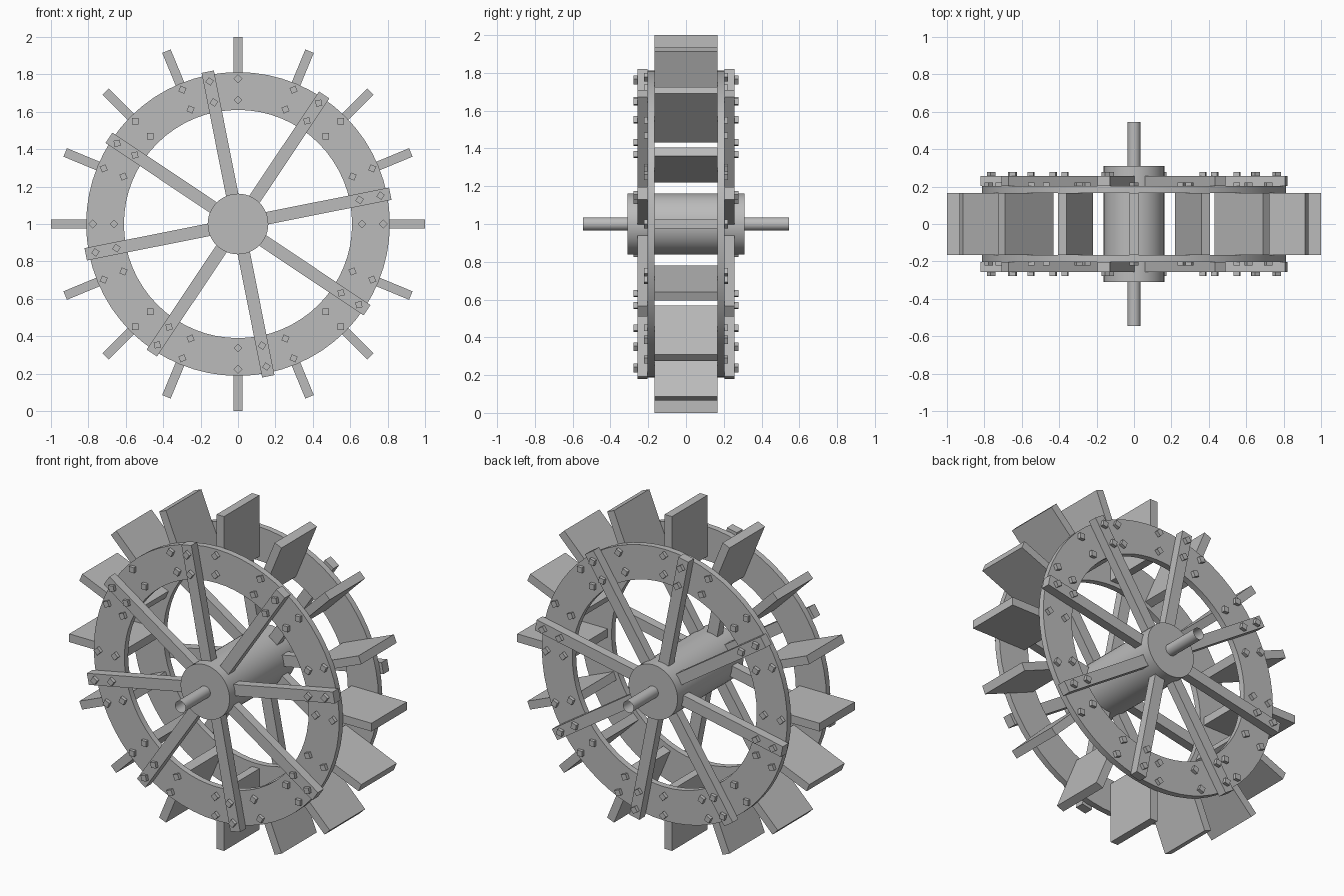
import bpy
import bmesh
from math import pi, radians
from mathutils import Matrix, Vector

if "Cube" in bpy.data.objects:
    bpy.data.objects.remove(bpy.data.objects["Cube"])

grey = bpy.data.materials.new("plain_grey")
grey.use_nodes = True
colour = (0.5, 0.5, 0.5, 1)
grey.diffuse_color = colour
grey.node_tree.nodes["Principled BSDF"].inputs["Base Color"].default_value = colour

CENTRE = Vector((0, 0, 1))
RING_IN, RING_OUT = 0.167, 0.203     # ring faces along the axle
SPOKE_OUT = 0.257                    # outer face of the spokes
BOLT_RADII = (0.663, 0.777)
PADDLES, SPOKES = 16, 8
SPOKE_START = radians(11.25)


def finish(name, bm, smooth=False):
    """Turn a bmesh into a named object at the wheel centre."""
    bmesh.ops.recalc_face_normals(bm, faces=bm.faces)
    mesh = bpy.data.meshes.new(name)
    bm.to_mesh(mesh)
    bm.free()
    mesh.materials.append(grey)
    ob = bpy.data.objects.new(name, mesh)
    ob.location = CENTRE
    bpy.context.collection.objects.link(ob)
    if smooth:
        bpy.ops.object.select_all(action="DESELECT")
        ob.select_set(True)
        bpy.context.view_layer.objects.active = ob
        bpy.ops.object.shade_smooth_by_angle(angle=radians(30))
    return ob


def radial_box(name, angle, r0, r1, y0, y1, width, twist=0):
    """Box reaching from r0 to r1 along a radius, turned about the axle."""
    bm = bmesh.new()
    place = (Matrix.Rotation(-angle, 4, "Y")
             @ Matrix.Translation(((r0 + r1) / 2, (y0 + y1) / 2, 0))
             @ Matrix.Rotation(twist, 4, "Y")
             @ Matrix.Diagonal((r1 - r0, y1 - y0, width, 1)))
    bmesh.ops.create_cube(bm, size=1, matrix=place)
    return finish(name, bm)


def lathe(name, profile, steps, closed=True):
    """Spin a (radius, y) profile about the axle."""
    bm = bmesh.new()
    verts = [bm.verts.new((r, y, 0)) for r, y in profile]
    edges = [bm.edges.new(pair) for pair in zip(verts, verts[1:])]
    if closed:
        edges.append(bm.edges.new((verts[-1], verts[0])))
    bmesh.ops.spin(bm, geom=verts + edges, cent=(0, 0, 0), axis=(0, 1, 0),
                   angle=2 * pi, steps=steps, use_merge=True)
    bmesh.ops.remove_doubles(bm, verts=bm.verts, dist=0.0001)
    return finish(name, bm, smooth=True)


def bolts(name, angle, face, side):
    """Pair of square bolt heads set cornerwise on a face."""
    for i, r in enumerate(BOLT_RADII):
        y0, y1 = sorted((side * face, side * (face + 0.02)))
        radial_box(f"{name}_{i + 1}", angle, r - 0.0165, r + 0.0165,
                   y0, y1, 0.033, pi / 4)


# Hub drum and open-ended axle tube
lathe("hub", [(0, -0.311), (0.162, -0.311), (0.162, 0.311), (0, 0.311)], 48, closed=False)
for label, side in (("front", -1), ("back", 1)):
    lathe(f"{label}_axle", [(0.035, side * 0.311), (0.035, side * 0.545)], 32, closed=False)

    # Flat rim ring
    lathe(f"{label}_ring", [(0.61, side * RING_IN), (0.812, side * RING_IN),
                            (0.812, side * RING_OUT), (0.61, side * RING_OUT)], 64)

    # Spokes with their bolts
    for k in range(SPOKES):
        a = SPOKE_START + k * 2 * pi / SPOKES
        y0, y1 = sorted((side * RING_OUT, side * SPOKE_OUT))
        radial_box(f"{label}_spoke_{k + 1}", a, 0.1, 0.83, y0, y1, 0.067)
        bolts(f"{label}_spoke_{k + 1}_bolt", a, SPOKE_OUT, side)

    # Bolts holding the paddles to the ring
    for k in range(PADDLES):
        bolts(f"{label}_ring_{k + 1}_bolt", k * 2 * pi / PADDLES, RING_OUT, side)

# Paddles between the two rings
for k in range(PADDLES):
    radial_box(f"paddle_{k + 1}", k * 2 * pi / PADDLES, 0.635, 1.0,
               -RING_IN, RING_IN, 0.049)
